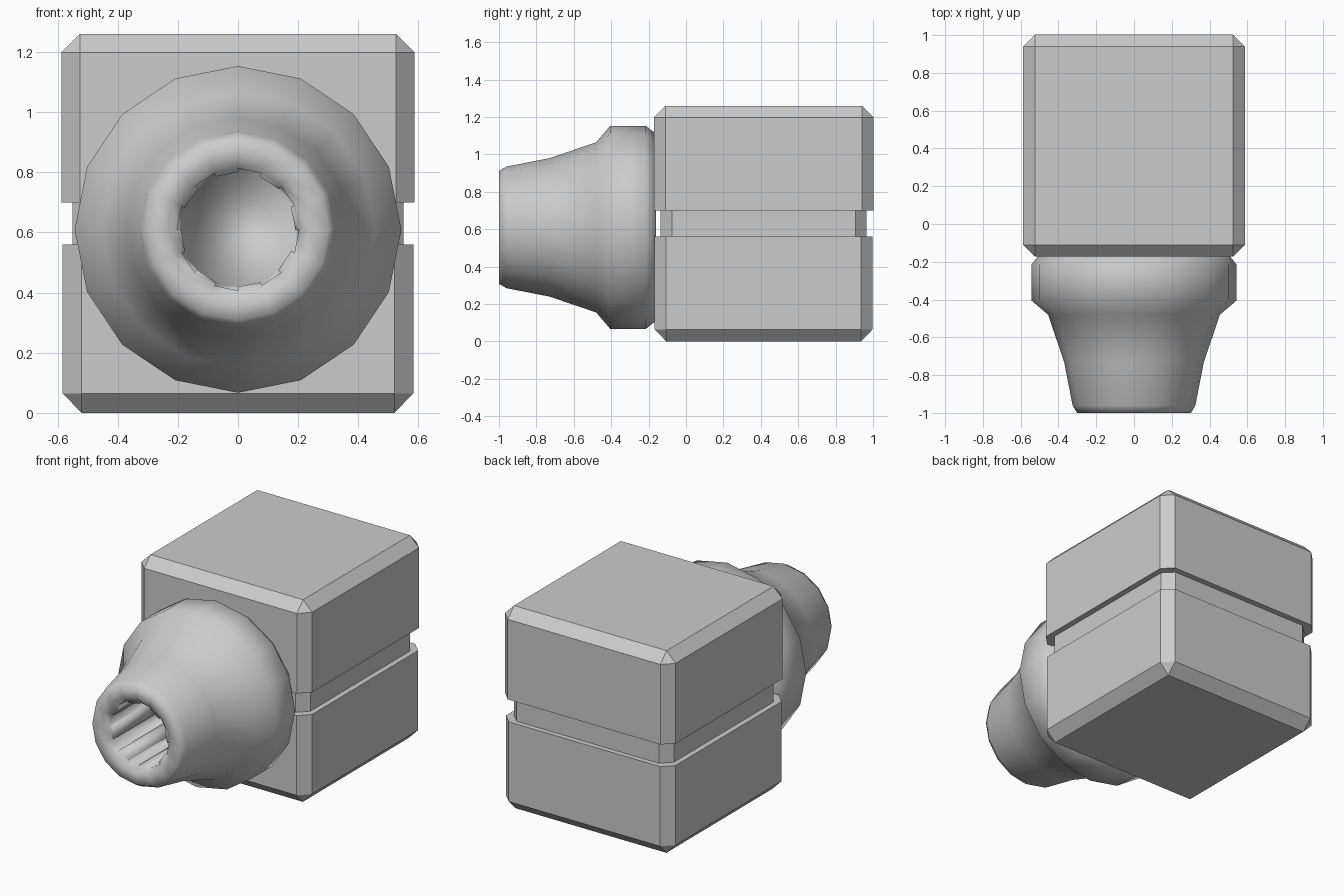
import bpy, bmesh, math

if "Cube" in bpy.data.objects:
    bpy.data.objects.remove(bpy.data.objects["Cube"])

def finish(name, bm, smooth=False):
    bmesh.ops.recalc_face_normals(bm, faces=bm.faces)
    for f in bm.faces:
        f.smooth = smooth
    mesh = bpy.data.meshes.new(name)
    bm.to_mesh(mesh)
    bm.free()
    obj = bpy.data.objects.new(name, mesh)
    bpy.context.collection.objects.link(obj)
    return obj

def bridge(bm, rings):
    bands = []
    for a, b in zip(rings, rings[1:]):
        n = len(a)
        bands.append([bm.faces.new((a[i], a[(i + 1) % n], b[(i + 1) % n], b[i]))
                      for i in range(n)])
    return bands

# Chamfered block with a groove around its waist: (z, half width, corner cut)
CENTRE_Y = 0.415
levels = [(0, 0.52, 0), (0.065, 0.583, 0.062), (0.56, 0.583, 0.062),
          (0.56, 0.55, 0.06), (0.70, 0.55, 0.06), (0.70, 0.587, 0.062),
          (1.198, 0.587, 0.062), (1.26, 0.525, 0)]
bm = bmesh.new()
rings = []
for z, h, c in levels:
    k = h - c
    outline = [(h, -k), (h, k), (k, h), (-k, h), (-h, k), (-h, -k), (-k, -h), (k, -h)]
    rings.append([bm.verts.new((x, CENTRE_Y + y, z)) for x, y in outline])
bridge(bm, rings)
bm.faces.new(rings[0])
bm.faces.new(rings[-1])
bmesh.ops.remove_doubles(bm, verts=bm.verts, dist=0.0005)
finish("block_body", bm)

# Stepped nozzle turned around y, with a hollow bore: (y, radius)
SIDES, AXIS_Z = 16, 0.61
profile = [(-0.16, 0.50), (-0.215, 0.543), (-0.405, 0.543), (-0.48, 0.455),
           (-0.73, 0.37), (-0.96, 0.325), (-1.0, 0.302), (-1.0, 0.235),
           (-0.97, 0.203), (-0.30, 0.203)]
bm = bmesh.new()
rings = []
for y, r in profile:
    angles = [math.pi / 2 + 2 * math.pi * i / SIDES for i in range(SIDES)]
    rings.append([bm.verts.new((r * math.cos(a), y, AXIS_Z + r * math.sin(a)))
                  for a in angles])
bands = bridge(bm, rings)
bm.faces.new(rings[0])
bm.faces.new(rings[-1])
bmesh.ops.recalc_face_normals(bm, faces=bm.faces)

# Raised ribs on every other face of the bore
for face in bands[-1][::2]:
    inward = face.normal.copy()
    rim = list(face.verts)
    rib = [bm.verts.new(v.co + inward * 0.012) for v in rim]
    bm.faces.remove(face)
    for i in range(4):
        j = (i + 1) % 4
        bm.faces.new((rim[i], rim[j], rib[j], rib[i]))
    bm.faces.new(rib)
finish("nozzle", bm, smooth=True)
